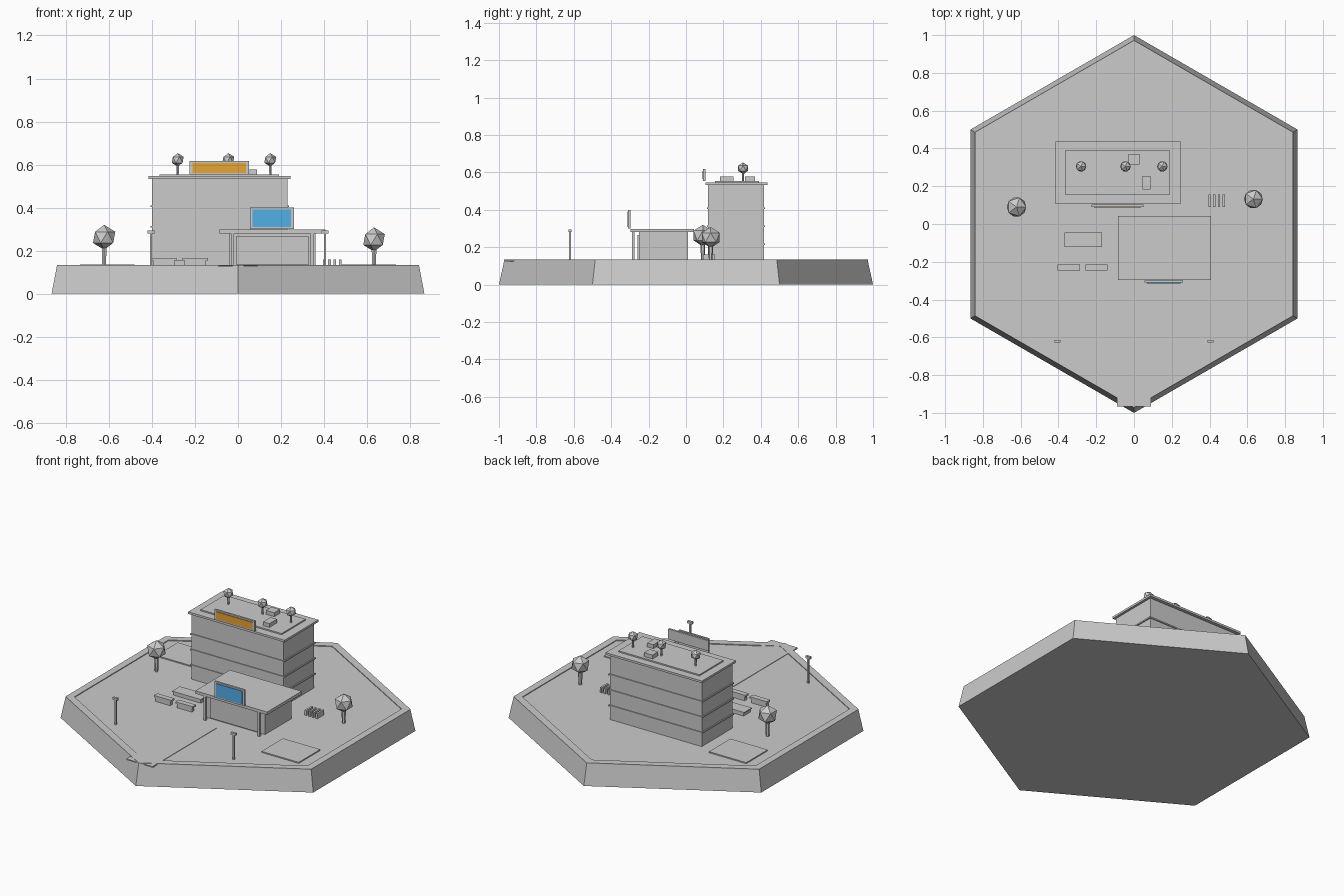
import bpy
import bmesh
import math

old = bpy.data.objects.get("Cube")
if old:
    bpy.data.objects.remove(old, do_unlink=True)


def material(name, color):
    m = bpy.data.materials.new(name)
    m.use_nodes = True
    m.diffuse_color = (*color, 1)
    m.node_tree.nodes["Principled BSDF"].inputs["Base Color"].default_value = (*color, 1)
    return m


GREY = material("light_grey", (0.6, 0.6, 0.6))
ORANGE = material("orange", (0.9, 0.42, 0.04))
BLUE = material("sky_blue", (0.1, 0.5, 0.93))
GROUND = 0.128


def finish(name, bm, mat=GREY):
    bmesh.ops.recalc_face_normals(bm, faces=bm.faces)
    mesh = bpy.data.meshes.new(name)
    bm.to_mesh(mesh)
    bm.free()
    mesh.materials.append(mat)
    obj = bpy.data.objects.new(name, mesh)
    bpy.context.collection.objects.link(obj)
    return obj


def box(name, xs, ys, zs, mat=GREY):
    """Box spanning the given x, y and z ranges."""
    bm = bmesh.new()
    bmesh.ops.create_cube(bm, size=1)
    for v in bm.verts:
        for i, (a, b) in enumerate((xs, ys, zs)):
            v.co[i] = a if v.co[i] < 0 else b
    return finish(name, bm, mat)


def hex_loft(name, profile, closed=False):
    """Six-sided solid from (radius, z) rings, with a corner facing the front."""
    bm = bmesh.new()
    rings = []
    for r, z in profile:
        angles = [math.pi / 2 + k * math.pi / 3 for k in range(6)]
        rings.append([bm.verts.new((r * math.cos(a), r * math.sin(a), z)) for a in angles])
    pairs = list(zip(rings, rings[1:]))
    if closed:
        pairs.append((rings[-1], rings[0]))
    else:
        bm.faces.new(rings[0])
        bm.faces.new(rings[-1])
    for low, high in pairs:
        for k in range(6):
            n = (k + 1) % 6
            bm.faces.new((low[k], low[n], high[n], high[k]))
    return finish(name, bm)


def tree(name, x, y, z, trunk_height, trunk_radius, crown_z, crown_radius):
    bm = bmesh.new()
    ret = bmesh.ops.create_cone(bm, cap_ends=True, segments=6, radius1=trunk_radius * 0.75,
                                radius2=trunk_radius, depth=trunk_height)
    bmesh.ops.translate(bm, verts=ret["verts"], vec=(x, y, z + trunk_height / 2))
    finish(name + "_trunk", bm)
    bm = bmesh.new()
    ret = bmesh.ops.create_icosphere(bm, subdivisions=1, radius=crown_radius)
    bmesh.ops.translate(bm, verts=ret["verts"], vec=(x, y, crown_z))
    finish(name + "_crown", bm)


def sign(name, xs, y, zs, mat):
    """Framed board with a coloured plate on its front."""
    box(name + "_board", xs, (y, y + 0.012), zs)
    m = 0.013
    box(name + "_face", (xs[0] + m, xs[1] - m), (y - 0.004, y + 0.001),
        (zs[0] + m * 0.7, zs[1] - m * 0.7), mat)


# Hexagonal ground block, kerb, path and pads
hex_loft("ground_base", [(1, 0), (0.972, GROUND)])
hex_loft("kerb", [(0.972, 0.12), (0.972, 0.133), (0.922, 0.133), (0.922, 0.12)], closed=True)
box("entrance_path", (-0.09, 0.09), (-0.965, -0.34), (0.124, 0.131))
box("left_rear_pad", (-0.735, -0.48), (0.25, 0.46), (0.12, 0.135))
box("right_front_pad", (0.48, 0.735), (-0.455, -0.245), (0.12, 0.135))

# Tall block with floor bands and roof slab
box("tower_body", (-0.4, 0.23), (0.117, 0.417), (GROUND, 0.535))
for i in range(3):
    z = 0.215 + i * 0.096
    box(f"floor_band_{i}", (-0.407, 0.237), (0.112, 0.423), (z - 0.004, z + 0.004))
box("tower_roof", (-0.415, 0.245), (0.105, 0.437), (0.533, 0.546))
box("roof_garden", (-0.365, 0.19), (0.155, 0.39), (0.54, 0.554))
box("roof_unit_rear", (-0.03, 0.028), (0.315, 0.37), (0.55, 0.578))
box("roof_unit_front", (0.045, 0.088), (0.182, 0.255), (0.55, 0.578))
sign("roof_sign", (-0.225, 0.05), 0.091, (0.553, 0.617), ORANGE)
for i, x in enumerate((-0.28, -0.045, 0.15)):
    tree(f"roof_tree_{i}", x, 0.305, 0.55, 0.06, 0.007, 0.622, 0.031)

# Low pavilion with canopy, posts and sign
box("pavilion_body", (-0.04, 0.36), (-0.25, 0.01), (GROUND, 0.282))
box("pavilion_window", (-0.01, 0.33), (-0.258, -0.249), (0.135, 0.265))
box("canopy", (-0.085, 0.407), (-0.296, 0.042), (0.28, 0.298))
for side, x in (("right", -0.025), ("left", 0.345)):
    box(f"{side}_canopy_post", (x - 0.007, x + 0.007), (-0.29, -0.276), (GROUND, 0.285))
sign("canopy_sign", (0.055, 0.26), -0.31, (0.3, 0.4), BLUE)

# Planter, benches and bike rack
box("planter", (-0.36, -0.175), (-0.115, -0.05), (GROUND, 0.15))
box("planter_rim", (-0.367, -0.17), (-0.121, -0.045), (0.148, 0.154))
for i, x in enumerate((-0.345, -0.198)):
    box(f"bench_{i}_base", (x - 0.05, x + 0.05), (-0.241, -0.219), (GROUND, 0.156))
    box(f"bench_{i}_seat", (x - 0.059, x + 0.059), (-0.247, -0.214), (0.155, 0.166))
for i in range(4):
    x = 0.4 + i * 0.025
    box(f"bike_rack_{i}", (x - 0.006, x + 0.006), (0.09, 0.155), (GROUND, 0.16))

# Lamp posts
for side, x in (("right", -0.405), ("left", 0.405)):
    box(f"{side}_lamp_pole", (x - 0.005, x + 0.005), (-0.625, -0.615), (GROUND, 0.285))
    box(f"{side}_lamp_head", (x - 0.016, x + 0.016), (-0.627, -0.613), (0.28, 0.294))

# Garden trees
tree("right_tree", -0.622, 0.09, 0.125, 0.1, 0.013, 0.262, 0.058)
tree("left_tree", 0.632, 0.132, 0.125, 0.09, 0.013, 0.252, 0.056)
